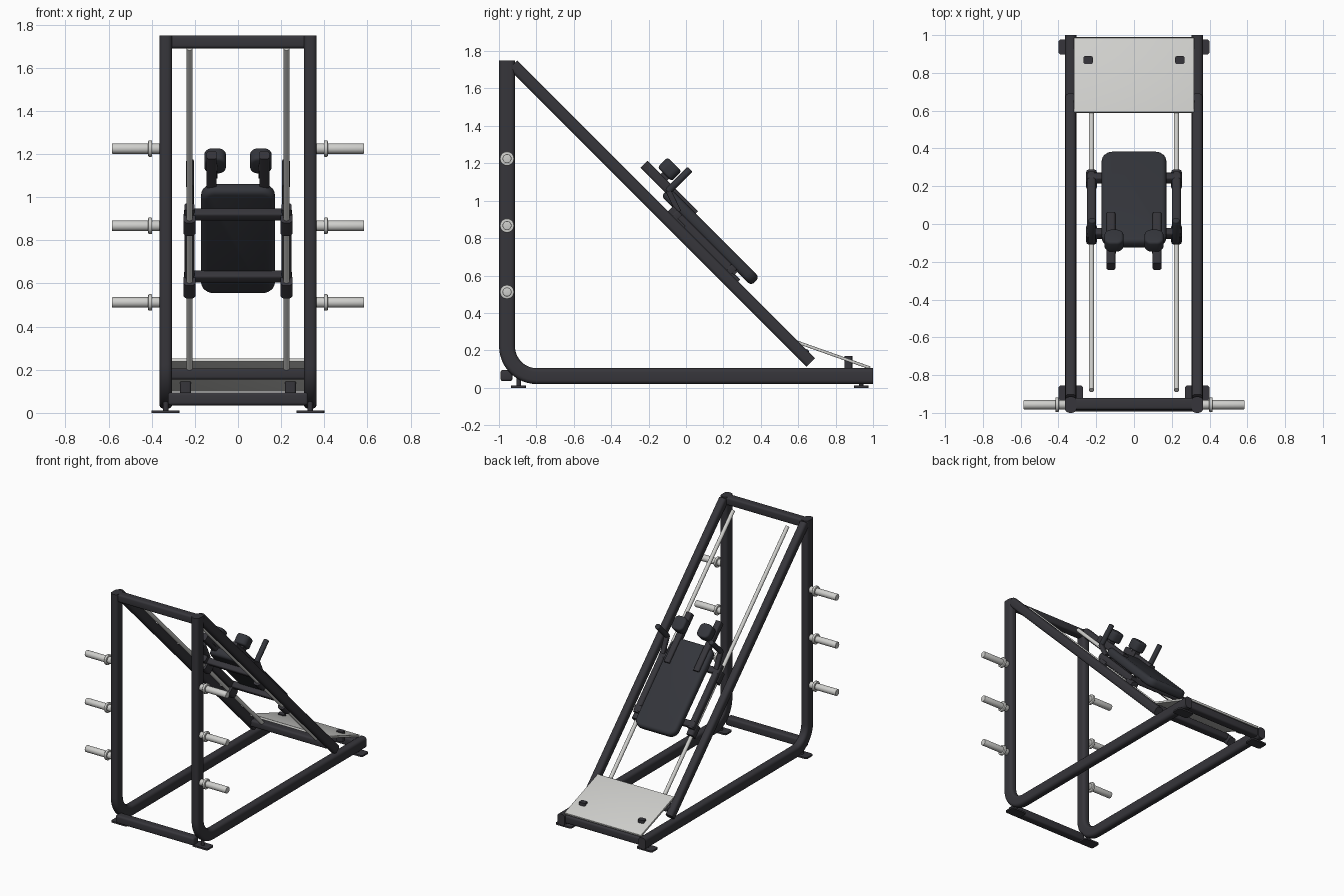
import bpy, bmesh, math
from mathutils import Vector, Matrix

if "Cube" in bpy.data.objects:
    bpy.data.objects.remove(bpy.data.objects["Cube"])


def material(name, rgb):
    m = bpy.data.materials.new(name)
    m.diffuse_color = (*rgb, 1)
    m.use_nodes = True
    m.node_tree.nodes["Principled BSDF"].inputs["Base Color"].default_value = m.diffuse_color
    return m


FRAME = material("charcoal frame", (0.037, 0.036, 0.043))
PAD = material("dark upholstery", (0.034, 0.036, 0.044))
STEEL = material("brushed steel", (0.62, 0.62, 0.60))
SLOPE = -math.pi / 4   # tilt of the guide rails
SIDES = ((-1, "left"), (1, "right"))


def finish(bm, name, mat):
    bmesh.ops.recalc_face_normals(bm, faces=bm.faces)
    me = bpy.data.meshes.new(name)
    bm.to_mesh(me)
    bm.free()
    me.materials.append(mat)
    ob = bpy.data.objects.new(name, me)
    bpy.context.collection.objects.link(ob)
    bpy.context.view_layer.objects.active = ob
    bpy.ops.object.select_all(action='DESELECT')
    ob.select_set(True)
    bpy.ops.object.shade_smooth_by_angle(angle=math.radians(40))
    return ob


def section(w, h, r, n=5):
    """Rounded rectangle outline, w wide and h high."""
    pts = []
    for q, (sx, sy) in enumerate(((1, 1), (-1, 1), (-1, -1), (1, -1))):
        for i in range(n + 1):
            a = math.pi / 2 * (q + i / n)
            pts.append((sx * (w / 2 - r) + r * math.cos(a), sy * (h / 2 - r) + r * math.sin(a)))
    return pts


def side_tube(name, path, x, w, h, r, mat=FRAME):
    """Rounded tube following a (y, z) path at a fixed x."""
    bm = bmesh.new()
    pts = [Vector(p) for p in path]
    rings = []
    for i, p in enumerate(pts):
        t = (pts[min(i + 1, len(pts) - 1)] - pts[max(i - 1, 0)]).normalized()
        n = Vector((-t.y, t.x))
        rings.append([bm.verts.new((x + u, p.x + n.x * v, p.y + n.y * v))
                      for u, v in section(w, h, r)])
    k = len(rings[0])
    for a, b in zip(rings, rings[1:]):
        for j in range(k):
            bm.faces.new((a[j], a[(j + 1) % k], b[(j + 1) % k], b[j]))
    bm.faces.new(rings[0])
    bm.faces.new(rings[-1])
    return finish(bm, name, mat)


def box(name, loc, size, mat, tilt=0.0, corner=0.0, edge=0.0):
    """Box with rounded plan corners and softened top and bottom rims."""
    bm = bmesh.new()
    bmesh.ops.create_cube(bm, size=1)
    bmesh.ops.scale(bm, vec=size, verts=bm.verts)
    if corner:
        es = [e for e in bm.edges if abs(e.verts[0].co.z - e.verts[1].co.z) > 1e-5]
        bmesh.ops.bevel(bm, geom=es, offset=corner, segments=6, affect='EDGES', profile=0.5)
    if edge:
        es = [e for e in bm.edges
              if (abs(e.verts[0].co.z - e.verts[1].co.z) < 1e-5) or not corner]
        bmesh.ops.bevel(bm, geom=es, offset=edge, segments=4, affect='EDGES', profile=0.5)
    bm.transform(Matrix.Translation(loc) @ Matrix.Rotation(tilt, 4, 'X'))
    return finish(bm, name, mat)


def rod(name, a, b, r, mat, sides=24, bevel=0.0):
    a, b = Vector(a), Vector(b)
    bm = bmesh.new()
    bmesh.ops.create_cone(bm, cap_ends=True, segments=sides, radius1=r, radius2=r,
                          depth=(b - a).length)
    if bevel:
        es = [e for e in bm.edges if any(len(f.verts) > 4 for f in e.link_faces)]
        bmesh.ops.bevel(bm, geom=es, offset=bevel, segments=3, affect='EDGES', profile=0.5)
    rot = Vector((0, 0, 1)).rotation_difference(b - a).to_matrix().to_4x4()
    bm.transform(Matrix.Translation((a + b) / 2) @ rot)
    return finish(bm, name, mat)


# L-shaped side frame path: upright, bend, floor rail
frame_path = [(-0.957, 1.75)]
for i in range(13):
    a = math.pi + math.pi / 2 * i / 12
    frame_path.append((-0.797 + 0.16 * math.cos(a), 0.222 + 0.16 * math.sin(a)))
frame_path.append((1.0, 0.062))

for s, side in SIDES:
    # Main frame
    side_tube(f"side_frame_{side}", frame_path, s * 0.335, 0.06, 0.085, 0.022)
    side_tube(f"sloped_rail_{side}", [(-0.925, 1.727), (0.667, 0.135)],
              s * 0.335, 0.056, 0.066, 0.02)

    # Feet
    box(f"front_foot_{side}", (s * 0.335, -0.895, 0.006), (0.13, 0.08, 0.012), FRAME, corner=0.015)
    rod(f"front_foot_stem_{side}", (s * 0.335, -0.895, 0.005), (s * 0.335, -0.895, 0.06), 0.012, FRAME)
    box(f"rear_foot_{side}", (s * 0.335, 0.937, 0.006), (0.13, 0.08, 0.012), FRAME, corner=0.015)
    rod(f"rear_foot_stem_{side}", (s * 0.335, 0.937, 0.005), (s * 0.335, 0.937, 0.04), 0.012, FRAME)

    # Weight storage pegs
    for n, z in enumerate((0.512, 0.867, 1.225)):
        rod(f"weight_peg_{side}_{n}", (s * 0.36, -0.957, z), (s * 0.585, -0.957, z), 0.024, STEEL, bevel=0.003)
        rod(f"peg_collar_{side}_{n}", (s * 0.398, -0.957, z), (s * 0.416, -0.957, z), 0.038, STEEL, bevel=0.004)

    # Guide rod
    rod(f"guide_rod_{side}", (s * 0.225, -0.88, 1.69), (s * 0.225, 0.61, 0.20), 0.014, STEEL)

    # Platform bolt block
    box(f"platform_bracket_{side}", (s * 0.243, 0.868, 0.133), (0.05, 0.042, 0.075), FRAME, corner=0.01)

    # Carriage sides and bearing sleeves
    side_tube(f"carriage_side_{side}", [(-0.085, 0.955), (0.262, 0.608)], s * 0.225, 0.046, 0.05, 0.015)
    for n, y in enumerate((-0.055, 0.235)):
        side_tube(f"bearing_sleeve_{side}_{n}", [(y - 0.03, 0.85 - y), (y + 0.03, 0.79 - y)],
                  s * 0.225, 0.056, 0.07, 0.02)

    # Shoulder support
    side_tube(f"shoulder_arm_{side}", [(-0.225, 1.195), (0.045, 0.925)], s * 0.122, 0.046, 0.052, 0.012)
    box(f"shoulder_pad_{side}", (s * 0.106, -0.088, 1.168), (0.1, 0.105, 0.075), PAD,
        tilt=SLOPE, corner=0.035, edge=0.014)
    box(f"shoulder_pad_mount_{side}", (s * 0.115, -0.118, 1.125), (0.04, 0.05, 0.06), FRAME, tilt=SLOPE)

    # Hand grip
    rod(f"hand_grip_{side}", (s * 0.222, -0.098, 1.048), (s * 0.222, 0.022, 1.168), 0.019, PAD, bevel=0.006)
    side_tube(f"grip_bracket_{side}", [(-0.095, 1.055), (-0.04, 0.94)], s * 0.222, 0.034, 0.03, 0.008)

# Crossbars of the main frame
for name, y, z, h in (("top_crossbar", -0.952, 1.72, 0.06),
                      ("front_floor_crossbar", -0.96, 0.065, 0.06),
                      ("rear_floor_crossbar", 0.958, 0.065, 0.06),
                      ("rail_crossbar", 0.625, 0.18, 0.052)):
    box(name, (0, y, z), (0.65, 0.064, h), FRAME, edge=0.014)

# Foot platform, hinged between the rail ends and the floor rails
dy, dz = 0.395, -0.14
box("foot_platform", (0, 0.787, 0.176), (0.635, math.hypot(dy, dz), 0.016), STEEL,
    tilt=math.atan2(dz, dy), edge=0.003)

# Carriage crossbars and back pad
for name, y, z in (("upper_carriage_crossbar", -0.05, 0.92), ("lower_carriage_crossbar", 0.243, 0.632)):
    box(name, (0, y, z), (0.5, 0.046, 0.046), FRAME, tilt=SLOPE, edge=0.01)
box("back_pad", (0, 0.13, 0.808), (0.342, 0.68, 0.064), PAD, tilt=SLOPE, corner=0.06, edge=0.024)
